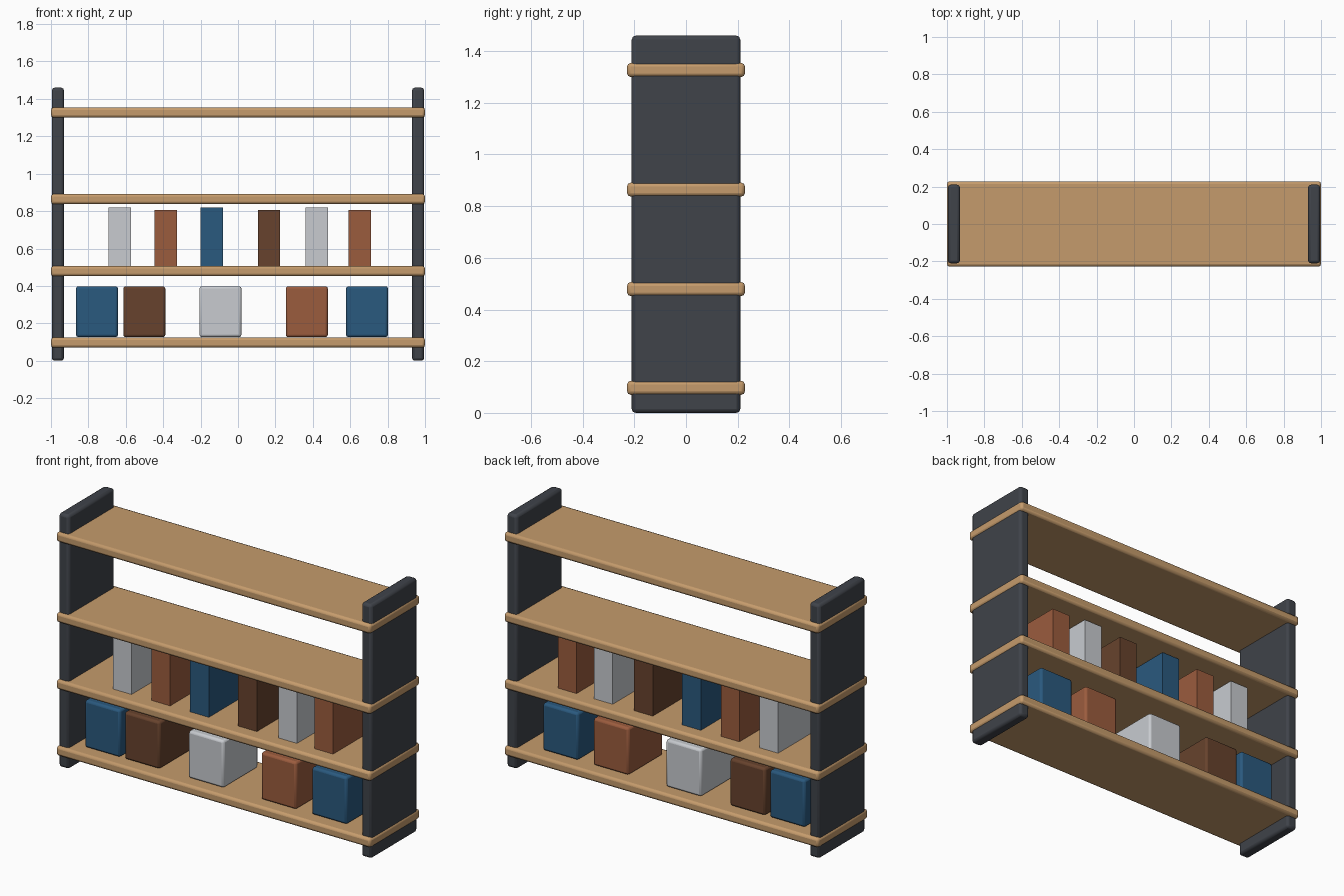
import bpy

if "Cube" in bpy.data.objects:
    bpy.data.objects.remove(bpy.data.objects["Cube"])

def material(name, rgb):
    m = bpy.data.materials.new(name)
    m.diffuse_color = (*rgb, 1)
    m.use_nodes = True
    m.node_tree.nodes["Principled BSDF"].inputs["Base Color"].default_value = m.diffuse_color
    return m

WOOD = material("wood", (0.56, 0.33, 0.15))
SLATE = material("slate", (0.05, 0.056, 0.068))
BLUE = material("blue", (0.023, 0.1, 0.21))
BROWN = material("brown", (0.136, 0.055, 0.026))
RUST = material("rust", (0.33, 0.107, 0.048))
PALE = material("pale_grey", (0.58, 0.6, 0.63))

def box(name, x, z0, z1, width, depth, mat, bevel=0.0):
    """Box centred on y = 0, spanning z0..z1, with optional rounded edges."""
    bpy.ops.mesh.primitive_cube_add(size=1, location=(x, 0, (z0 + z1) / 2))
    ob = bpy.context.object
    ob.name = name
    ob.scale = (width, depth, z1 - z0)
    bpy.ops.object.transform_apply(location=False, rotation=False, scale=True)
    ob.data.materials.append(mat)
    if bevel:
        mod = ob.modifiers.new("rounded_edges", "BEVEL")
        mod.width = bevel
        mod.segments = 2
        bpy.ops.object.shade_smooth_by_angle()
    return ob

# Side panels
for side, sx in (("left", -1), ("right", 1)):
    box(f"{side}_side_panel", sx * 0.963, 0, 1.46, 0.065, 0.42, SLATE, 0.015)

# Shelves, passing through the side panels
for i, z in enumerate((0.097, 0.479, 0.864, 1.327)):
    box(f"shelf_{i + 1}", 0, z - 0.027, z + 0.027, 2.0, 0.456, WOOD, 0.014)

# Storage bins on the bottom shelf
bins = [(-0.754, BLUE), (-0.501, BROWN), (-0.094, PALE), (0.368, RUST), (0.69, BLUE)]
for i, (x, mat) in enumerate(bins):
    box(f"storage_bin_{i + 1}", x, 0.126, 0.398, 0.225, 0.316, mat, 0.013)

# Sharp-edged files on the second shelf
files = [(-0.632, 0.82, PALE), (-0.386, 0.805, RUST), (-0.14, 0.82, BLUE),
         (0.166, 0.805, BROWN), (0.421, 0.82, PALE), (0.651, 0.805, RUST)]
for i, (x, top, mat) in enumerate(files):
    box(f"box_file_{i + 1}", x, 0.506, top, 0.119, 0.3, mat)
